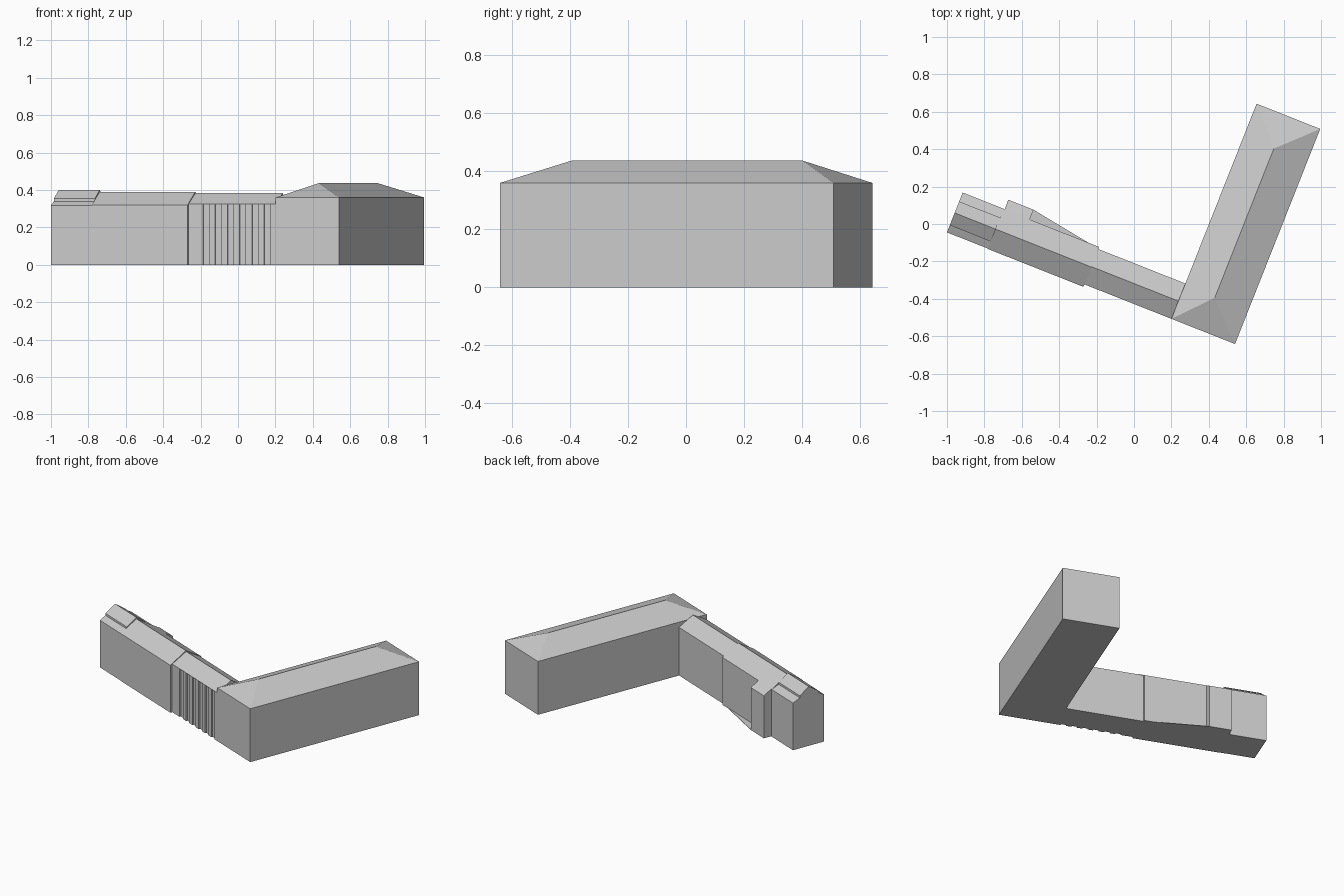
import bpy, bmesh, math

cube = bpy.data.objects.get("Cube")
if cube:
    bpy.data.objects.remove(cube, do_unlink=True)

# One plain stone grey for everything
grey = bpy.data.materials.new("stone_grey")
grey.use_nodes = True
colour = (0.6, 0.6, 0.6, 1)
grey.diffuse_color = colour
grey.node_tree.nodes["Principled BSDF"].inputs["Base Color"].default_value = colour

# Plan frame: s runs along the wing away from the hall, t runs towards the back
ANGLE = math.radians(158.4)
CORNER = (0.20, -0.507)


def place(s, t, z):
    c, n = math.cos(ANGLE), math.sin(ANGLE)
    return (CORNER[0] + s * c + t * n, CORNER[1] + s * n - t * c, z)


def finish(name, bm):
    bmesh.ops.recalc_face_normals(bm, faces=bm.faces)
    mesh = bpy.data.meshes.new(name)
    bm.to_mesh(mesh)
    bm.free()
    mesh.materials.append(grey)
    obj = bpy.data.objects.new(name, mesh)
    bpy.context.collection.objects.link(obj)
    return obj


def loft(name, first, second):
    """Closed solid between two matching outlines of (s, t, z) points."""
    bm = bmesh.new()
    a = [bm.verts.new(place(*p)) for p in first]
    b = [bm.verts.new(place(*p)) for p in second]
    bm.faces.new(a)
    bm.faces.new(b)
    for i in range(len(a)):
        j = (i + 1) % len(a)
        bm.faces.new((a[i], a[j], b[j], b[i]))
    return finish(name, bm)


def section(name, s0, s1, profile):
    """Extrude a (t, z) cross-section along the wing."""
    return loft(name, [(s0, t, z) for t, z in profile], [(s1, t, z) for t, z in profile])


def plan(name, outline, z0, z1):
    """Extrude an (s, t) floor plan upwards."""
    return loft(name, [(s, t, z0) for s, t in outline], [(s, t, z1) for s, t in outline])


# Main hall walls
W, L, EAVE, RIDGE = 0.366, 1.237, 0.36, 0.437
plan("hall_walls", [(0, 0), (-W, 0), (-W, L), (0, L)], 0, EAVE)

# Main hall hipped roof
bm = bmesh.new()
c = [bm.verts.new(place(s, t, EAVE)) for s, t in ((0, 0), (-W, 0), (-W, L), (0, L))]
r = [bm.verts.new(place(-0.174, t, RIDGE)) for t in (0.19, L - 0.19)]
for face in ((c[0], c[1], r[0]), (c[1], c[2], r[1], r[0]),
             (c[2], c[3], r[1]), (c[3], c[0], r[0], r[1]), c):
    bm.faces.new(face)
finish("hall_roof", bm)

# Link wing walls with a row of shallow recesses along the front
LINK, BACK, DEPTH, PITCH = 0.5, 0.203, 0.01, 0.0705
outline = [(0, BACK), (0, 0)]
for i in range(6):
    s = 0.03 + i * PITCH
    outline += [(s, 0), (s, DEPTH), (s + PITCH / 2, DEPTH), (s + PITCH / 2, 0)]
outline += [(LINK, 0), (LINK, BACK)]
plan("link_walls", outline, 0, 0.325)

# Link wing roof
section("link_roof", 0, LINK, [(0, 0.325), (0.102, 0.383), (BACK, 0.325)])

# Middle wing with gabled roof
section("middle_wing", LINK, 1.05,
        [(-0.014, 0), (-0.014, 0.32), (0.1, 0.39), (0.215, 0.32), (0.215, 0)])

# Lean-to annex behind the middle wing
section("rear_annex", 0.9, 1.045,
        [(0.2, 0), (0.2, 0.329), (0.215, 0.32), (0.271, 0.287), (0.271, 0)])

# Thin wedge of paving beside the annex
plan("rear_paving", [(0.555, 0.214), (0.9, 0.214), (0.9, 0.271)], 0, 0.003)

# End wing with a stepped gabled roof
section("end_wing", 1.05, 1.286,
        [(-0.012, 0), (-0.012, 0.318), (0.029, 0.34), (0.029, 0.354), (0.1, 0.4),
         (0.166, 0.354), (0.166, 0.34), (0.217, 0.318), (0.217, 0)])
